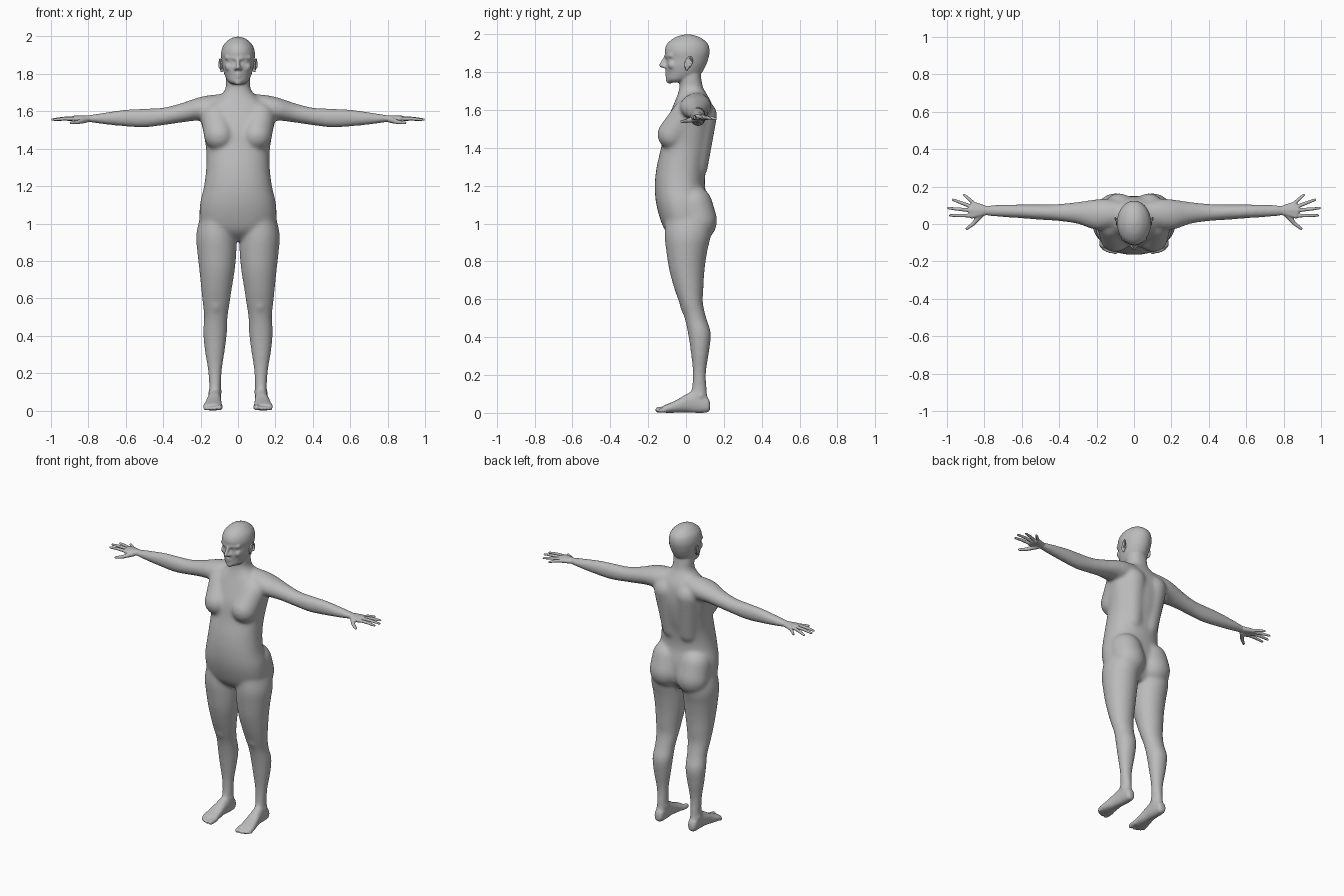
import bpy
import bmesh
import math
from mathutils import Vector

default_cube = bpy.data.objects.get("Cube")
if default_cube:
    bpy.data.objects.remove(default_cube, do_unlink=True)

# One plain grey for the whole figure
grey = bpy.data.materials.new("plain grey")
grey.use_nodes = True
grey.diffuse_color = (.5, .5, .5, 1)
grey.node_tree.nodes["Principled BSDF"].inputs["Base Color"].default_value = (.5, .5, .5, 1)

# Directions of a unit ball, reused by every rounded form
ball_mesh = bmesh.new()
bmesh.ops.create_icosphere(ball_mesh, subdivisions=3, radius=1)
BALL = [vert.co.copy() for vert in ball_mesh.verts]
ball_mesh.free()


def catmull(a, b, c, d, t):
    """Smooth interpolation between b and c."""
    return b + (c - a) * t / 2 + (a * 2 - b * 5 + c * 4 - d) * t * t / 2 + (b * 3 - a - c * 3 + d) * t ** 3 / 2


def loft(bm, axis, keys, power=1.0, steps=5, sides=36):
    """Skin rounded sections (position, low, high, low, high) along an axis."""
    sections = []
    last = len(keys) - 1
    for i in range(last):
        around = [keys[min(max(j, 0), last)] for j in range(i - 1, i + 3)]
        for s in range(steps):
            sections.append([catmull(*values, s / steps) for values in zip(*around)])
    sections.append(keys[-1])
    rings = []
    for pos, a_low, a_high, b_low, b_high in sections:
        ring = []
        for k in range(sides):
            angle = math.tau * k / sides
            u, v = [math.copysign(abs(w) ** power, w) for w in (math.cos(angle), math.sin(angle))]
            a = (a_low + a_high) / 2 + u * (a_high - a_low) / 2
            b = (b_low + b_high) / 2 + v * (b_high - b_low) / 2
            ring.append(bm.verts.new({"x": (pos, a, b), "y": (a, pos, b), "z": (a, b, pos)}[axis]))
        rings.append(ring)
    for lower, upper in zip(rings, rings[1:]):
        for k in range(sides):
            n = (k + 1) % sides
            bm.faces.new((lower[k], lower[n], upper[n], upper[k]))
    bm.faces.new(rings[0][::-1])
    bm.faces.new(rings[-1])


def hull(bm, *balls):
    """Wrap a convex skin round balls given as (centre, radius or radii)."""
    verts = []
    for centre, size in balls:
        radii = size if isinstance(size, tuple) else (size, size, size)
        for d in BALL:
            verts.append(bm.verts.new([c + r * w for c, r, w in zip(centre, radii, d)]))
    bmesh.ops.convex_hull(bm, input=verts, use_existing_faces=False)


def mirror_across(bm):
    """Copy everything so far to the other side of the body."""
    copy = bmesh.ops.duplicate(bm, geom=bm.verts[:] + bm.edges[:] + bm.faces[:])["geom"]
    copied_verts = [g for g in copy if isinstance(g, bmesh.types.BMVert)]
    bmesh.ops.scale(bm, vec=(-1, 1, 1), verts=copied_verts)


def finish(name, mesh):
    """Clean the surface direction, shade smooth and place the part."""
    bm = bmesh.new()
    bm.from_mesh(mesh)
    bmesh.ops.recalc_face_normals(bm, faces=bm.faces[:])
    for face in bm.faces:
        face.smooth = True
        face.material_index = 0
    bm.to_mesh(mesh)
    bm.free()
    mesh.materials.clear()
    mesh.materials.append(grey)
    obj = bpy.data.objects.new(name, mesh)
    bpy.context.collection.objects.link(obj)
    return obj


def fuse(bm, name, voxel, passes):
    """Merge overlapping forms into one skin; passes is [(rounds, test)]."""
    bmesh.ops.recalc_face_normals(bm, faces=bm.faces[:])
    raw = bpy.data.meshes.new(name)
    bm.to_mesh(raw)
    bm.free()
    temp = bpy.data.objects.new("temporary", raw)
    bpy.context.collection.objects.link(temp)
    remesh = temp.modifiers.new("skin", "REMESH")
    remesh.mode = "VOXEL"
    remesh.voxel_size = voxel
    graph = bpy.context.evaluated_depsgraph_get()
    mesh = bpy.data.meshes.new_from_object(temp.evaluated_get(graph))
    bpy.data.objects.remove(temp, do_unlink=True)
    bpy.data.meshes.remove(raw)
    mesh.name = name
    skin = bmesh.new()
    skin.from_mesh(mesh)
    for rounds, test in passes:
        chosen = [v for v in skin.verts if test(v.co)]
        for _ in range(rounds):
            bmesh.ops.smooth_vert(skin, verts=chosen, factor=.5, use_axis_x=True, use_axis_y=True, use_axis_z=True)
    skin.to_mesh(mesh)
    skin.free()
    return finish(name, mesh)


def mirrored_copy(obj, name):
    mesh = obj.data.copy()
    for vert in mesh.vertices:
        vert.co.x = -vert.co.x
    return finish(name, mesh)


body = bmesh.new()

# Leg from hip to ankle
loft(body, "z", [
    (1.1, .04, .18, -.1, .1), (1, .015, .212, -.11, .13), (.93, .008, .224, -.113, .13),
    (.85, .008, .218, -.104, .112), (.75, .017, .207, -.088, .098), (.65, .033, .197, -.06, .092),
    (.58, .043, .19, -.035, .09), (.5, .055, .182, -.008, .108), (.42, .058, .187, .01, .132),
    (.32, .07, .178, .025, .122), (.22, .085, .162, .035, .107), (.13, .09, .155, .03, .11),
    (.04, .092, .157, .01, .12)])
hull(body, ((.118, .012, .565), (.036, .045, .05)))
for ankle in ((.095, .07, .1), (.153, .08, .09)):
    hull(body, (ankle, .013))

# Foot and toes
loft(body, "y", [
    (.128, .11, .14, .02, .05), (.112, .095, .153, .002, .085), (.05, .09, .158, 0, .115),
    (0, .09, .165, .003, .1), (-.05, .087, .176, .001, .068), (-.1, .084, .186, 0, .046),
    (-.125, .088, .182, .003, .036)], power=.85)
for x, reach, size in ((.1, -.147, .016), (.126, -.147, .011), (.144, -.141, .011),
                       (.161, -.132, .0105), (.176, -.118, .01)):
    hull(body, ((x - .003, -.1, .02), size), ((x, reach, size), size))

# Arm from shoulder to wrist
loft(body, "x", [
    (.06, 0, .12, 1.56, 1.695), (.15, -.03, .135, 1.55, 1.687), (.22, -.028, .13, 1.55, 1.672),
    (.3, 0, .118, 1.54, 1.645), (.4, .015, .108, 1.525, 1.62), (.5, .022, .105, 1.513, 1.615),
    (.6, .03, .105, 1.518, 1.61), (.7, .036, .104, 1.528, 1.596), (.8, .044, .1, 1.542, 1.58),
    (.83, .05, .095, 1.548, 1.574)])

# Chest, back muscle and buttock of one side
hull(body, ((.1, -.07, 1.47), .082), ((.12, 0, 1.57), .08))
hull(body, ((.08, .08, 1.57), .085), ((.06, .05, 1.3), .066))
hull(body, ((.098, .065, 1.015), (.107, .1, .11)), ((.1, .04, 1.1), .1))

# Brow, eyelid, cheek and nostril of one side
hull(body, ((.018, -.1, 1.886), .013), ((.058, -.078, 1.887), .013))
hull(body, ((.035, -.081, 1.867), (.019, .017, .012)))
hull(body, ((.045, -.07, 1.838), .026))
hull(body, ((.013, -.115, 1.829), .011))
mirror_across(body)

# Torso and neck
torso = [(.91, .05, -.05, .07), (.95, .15, -.1, .1), (1, .2, -.128, .12), (1.1, .204, -.157, .12),
         (1.2, .182, -.165, .1), (1.3, .17, -.155, .108), (1.4, .171, -.132, .132), (1.5, .188, -.115, .148),
         (1.57, .2, -.09, .148), (1.63, .17, -.065, .138), (1.68, .1, -.045, .112), (1.72, .068, -.035, .09),
         (1.77, .064, -.035, .08), (1.83, .06, -.03, .075)]
loft(body, "z", [(z, -half, half, front, back) for z, half, front, back in torso], power=.9)

# Head
head = [(1.745, .03, -.09, -.01), (1.76, .053, -.102, .03), (1.79, .07, -.103, .078), (1.83, .082, -.108, .103),
        (1.87, .088, -.104, .118), (1.91, .091, -.113, .125), (1.95, .08, -.099, .115), (1.98, .053, -.063, .08),
        (1.993, .03, -.03, .047), (1.999, .008, -.002, .018)]
loft(body, "z", [(z, -half, half, front, back) for z, half, front, back in head])

# Nose, lips and chin
hull(body, ((0, -.105, 1.885), .009), ((0, -.131, 1.835), .012))
for z, reach in ((1.799, -.101), (1.783, -.099)):
    hull(body, ((-.02, reach + .006, z), .007), ((0, reach, z), .0115), ((.02, reach + .006, z), .007))
hull(body, ((0, -.087, 1.759), .021))


def is_soft(co):
    return .07 < co.z < 1.73


fuse(body, "body", .006, [(26, is_soft), (3, lambda co: not is_soft(co))])

# Hands: a palm, four fingers and a bent thumb
hand = bmesh.new()
hull(hand, ((.795, .072, 1.561), (.02, .026, .018)), ((.866, .042, 1.56), .013),
     ((.875, .075, 1.563), .014), ((.855, .107, 1.558), .012))
fingers = {"little": ((.855, .108, 1.558), (.908, .156, 1.553)), "ring": ((.87, .093, 1.56), (.968, .13, 1.554)),
           "middle": ((.875, .073, 1.562), (.993, .085, 1.556)), "index": ((.87, .045, 1.56), (.983, .046, 1.555))}
for base, tip in fingers.values():
    middle = (Vector(base) + Vector(tip)) / 2 + Vector((0, 0, .003))
    hull(hand, (base, .0105), (middle, .0095))
    hull(hand, (middle, .0095), (tip, .007))
knuckle = (.856, .004, 1.542)
hull(hand, ((.815, .055, 1.555), .017), (knuckle, .011))
hull(hand, (knuckle, .011), ((.893, -.024, 1.538), .008))
left_hand = fuse(hand, "left_hand", .0035, [(3, lambda co: True)])
mirrored_copy(left_hand, "right_hand")

# Ears: a thin shell with a raised rim and a lobe
ear = bmesh.new()
hull(ear, ((.088, .012, 1.847), (.009, .017, .03)))
rim = []
for k in range(13):
    angle = math.tau * (k / 16 - .1)
    y = .014 + .017 * math.cos(angle) + .008 * math.sin(angle)
    rim.append((.095 + .005 * math.cos(angle), y, 1.849 + .03 * math.sin(angle)))
for start, end in zip(rim, rim[1:]):
    hull(ear, (start, .005), (end, .005))
hull(ear, ((.088, .004, 1.816), .008))
left_ear = fuse(ear, "left_ear", .003, [(3, lambda co: True)])
mirrored_copy(left_ear, "right_ear")
